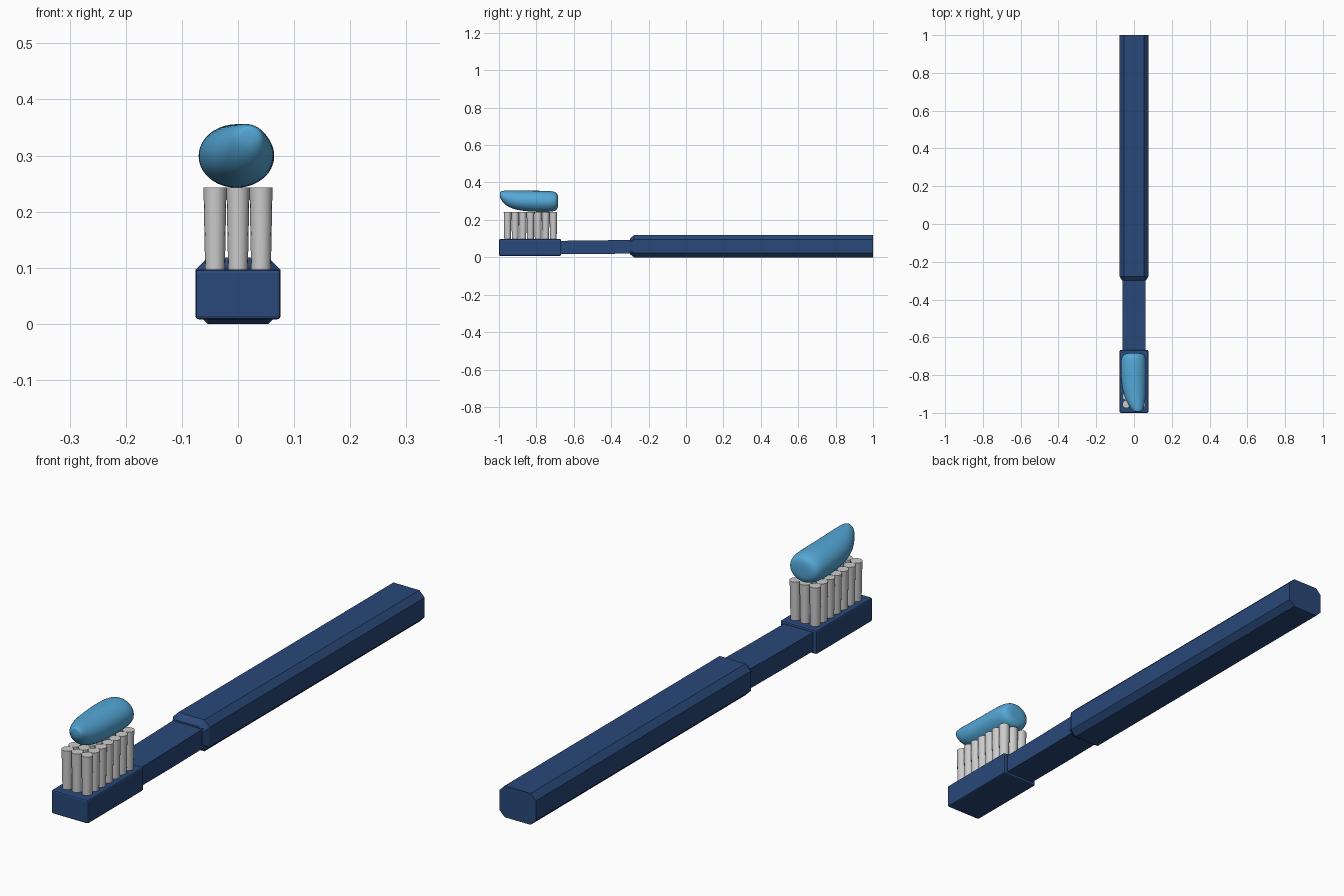
import bpy, bmesh, math

if "Cube" in bpy.data.objects:
    bpy.data.objects.remove(bpy.data.objects["Cube"])

def material(name, rgb):
    m = bpy.data.materials.new(name)
    m.diffuse_color = (*rgb, 1)
    m.use_nodes = True
    m.node_tree.nodes["Principled BSDF"].inputs["Base Color"].default_value = m.diffuse_color
    return m

navy = material("navy_plastic", (0.022, 0.065, 0.19))
blue = material("blue_paste", (0.09, 0.39, 0.68))

def loft(name, rings, mat=None):
    """Skin a list of equal-length point rings and cap both ends."""
    bm = bmesh.new()
    rows = [[bm.verts.new(p) for p in r] for r in rings]
    n = len(rows[0])
    for a, b in zip(rows, rows[1:]):
        for i in range(n):
            j = (i + 1) % n
            bm.faces.new((a[i], a[j], b[j], b[i]))
    bm.faces.new(rows[0])
    bm.faces.new(rows[-1])
    bmesh.ops.recalc_face_normals(bm, faces=bm.faces)
    me = bpy.data.meshes.new(name)
    bm.to_mesh(me)
    bm.free()
    ob = bpy.data.objects.new(name, me)
    bpy.context.collection.objects.link(ob)
    if mat:
        me.materials.append(mat)
    return ob

def rect(y, w, z0, z1):
    return [(-w, y, z0), (w, y, z0), (w, y, z1), (-w, y, z1)]

def octagon(y, w, z0, z1, c):
    return [(-w + c, y, z0), (w - c, y, z0), (w, y, z0 + c), (w, y, z1 - c),
            (w - c, y, z1), (-w + c, y, z1), (-w, y, z1 - c), (-w, y, z0 + c)]

# Handle: chamfered bar, tapered towards the neck
loft("handle", [octagon(-0.30, 0.063, 0.016, 0.100, 0.018),
                octagon(-0.277, 0.076, 0.0, 0.118, 0.022),
                octagon(1.0, 0.076, 0.0, 0.118, 0.022)], navy)

# Neck
loft("neck", [rect(-0.68, 0.061, 0.018, 0.088), rect(-0.47, 0.061, 0.018, 0.090),
              rect(-0.28, 0.061, 0.020, 0.094)], navy)

# Head block with small rounded edges
head = loft("head", [rect(-1.0, 0.076, 0.008, 0.097),
                     rect(-0.667, 0.076, 0.008, 0.097)], navy)
bev = head.modifiers.new("bevel", 'BEVEL')
bev.width, bev.segments = 0.006, 2

# Bristle tufts: 3 x 7, flaring slightly upwards
def circle(x, y, z, r, n=16):
    return [(x + r * math.cos(2 * math.pi * i / n),
             y + r * math.sin(2 * math.pi * i / n), z) for i in range(n)]

for col in range(3):
    for row in range(7):
        x, y = (col - 1) * 0.041, -0.954 + row * 0.0408
        tuft = loft(f"bristle_{col}_{row}", [circle(x, y, 0.09, 0.0175),
                                             circle(x, y, 0.243, 0.0205)])
        for f in tuft.data.polygons:
            f.use_smooth = len(f.vertices) == 4

# Toothpaste: sections (y, centre x, centre z, half width, half height)
sections = [(-0.995, 0.020, 0.339, 0.014, 0.010),
            (-0.991, 0.019, 0.331, 0.026, 0.023),
            (-0.965, 0.014, 0.317, 0.040, 0.040),
            (-0.92, 0.006, 0.306, 0.056, 0.050),
            (-0.86, 0.000, 0.301, 0.064, 0.055),
            (-0.78, -0.003, 0.299, 0.068, 0.057),
            (-0.72, -0.003, 0.299, 0.067, 0.056),
            (-0.692, -0.002, 0.299, 0.058, 0.049),
            (-0.684, -0.001, 0.299, 0.036, 0.031),
            (-0.683, -0.001, 0.299, 0.015, 0.013)]
N = 16
paste = loft("toothpaste", [[(cx + 1.025 * rx * math.cos(2 * math.pi * i / N), y,
                              cz + 1.025 * rz * math.sin(2 * math.pi * i / N))
                             for i in range(N)] for y, cx, cz, rx, rz in sections], blue)
paste.modifiers.new("smooth", 'SUBSURF').levels = 2
for f in paste.data.polygons:
    f.use_smooth = True
